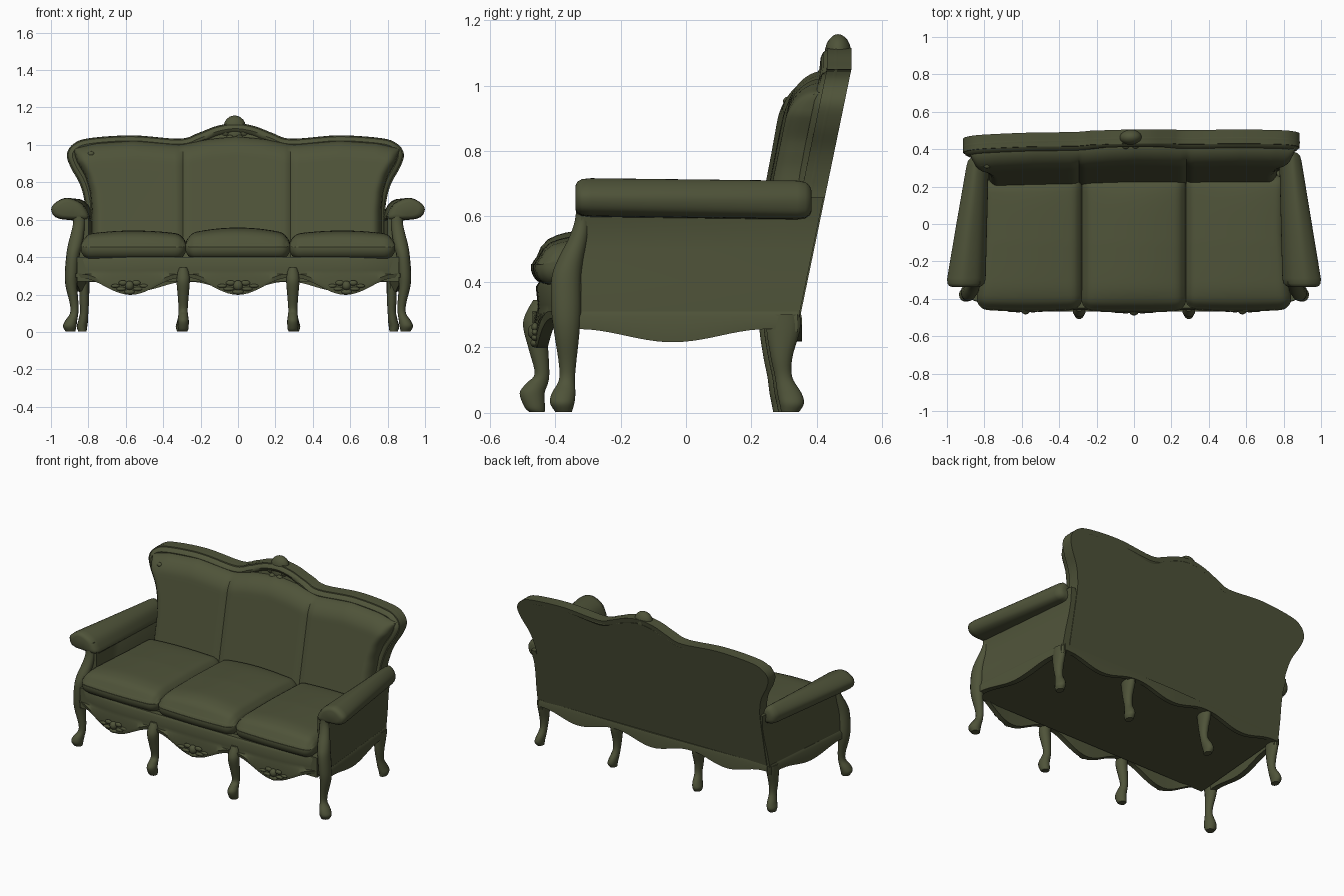
import bpy, bmesh, math
from mathutils import Vector

if "Cube" in bpy.data.objects:
    bpy.data.objects.remove(bpy.data.objects["Cube"])

olive = bpy.data.materials.new("olive upholstery")
olive.diffuse_color = (0.078, 0.087, 0.041, 1)
olive.use_nodes = True
olive.node_tree.nodes["Principled BSDF"].inputs["Base Color"].default_value = olive.diffuse_color


def finish(name, bm):
    # the whole sofa is slightly skewed: its rear left is a little further forward
    for v in bm.verts:
        v.co.y += .03 * min(v.co.x, 0) * min(max((v.co.y + .1) / .4, 0), 1)
    bmesh.ops.recalc_face_normals(bm, faces=bm.faces)
    me = bpy.data.meshes.new(name)
    bm.to_mesh(me)
    bm.free()
    me.materials.append(olive)
    ob = bpy.data.objects.new(name, me)
    bpy.context.collection.objects.link(ob)
    return ob


def loft(name, rings, mirror=False):
    """Skin closed rings of points and cap both ends, optionally mirrored in x."""
    bm = bmesh.new()
    for side in ((1, -1) if mirror else (1,)):
        vs = [[bm.verts.new((p[0] * side, p[1], p[2])) for p in r] for r in rings]
        n = len(vs[0])
        for a, b in zip(vs, vs[1:]):
            for i in range(n):
                bm.faces.new((a[i], a[(i + 1) % n], b[(i + 1) % n], b[i]))
        bm.faces.new(vs[0])
        bm.faces.new(vs[-1])
    return finish(name, bm)


def spline(pts, n=5, closed=False):
    """Catmull-Rom through tuples of any size."""
    out, m = [], len(pts)
    get = (lambda i: pts[i % m]) if closed else (lambda i: pts[max(0, min(m - 1, i))])
    for i in range(m if closed else m - 1):
        p0, p1, p2, p3 = get(i - 1), get(i), get(i + 1), get(i + 2)
        for k in range(n):
            t = k / n
            out.append(tuple(0.5 * (2 * b + (c - a) * t + (2 * a - 5 * b + 4 * c - d) * t * t
                                    + (3 * b - a - 3 * c + d) * t ** 3)
                             for a, b, c, d in zip(p0, p1, p2, p3)))
    if not closed:
        out.append(tuple(pts[-1]))
    return out


def lerp(table, x):
    for (x0, y0), (x1, y1) in zip(table, table[1:]):
        if x <= x1:
            return y0 + (y1 - y0) * max(0, x - x0) / (x1 - x0)
    return table[-1][1]


def turned(name, pts, sides=14):
    """Leg or post from (x, y, z, rx, ry) stations, mirrored in x."""
    ang = [2 * math.pi * i / sides for i in range(sides)]
    loft(name, [[(x + rx * math.cos(a), y + ry * math.sin(a), max(z, 0)) for a in ang]
                for x, y, z, rx, ry in spline(pts)], True)


def lumps(name, items):
    """Cluster of carved ellipsoids (x, y, z, rx, ry, rz)."""
    bm = bmesh.new()
    for x, y, z, rx, ry, rz in items:
        new = bmesh.ops.create_icosphere(bm, subdivisions=3, radius=1)["verts"]
        for v in new:
            v.co = Vector((x + v.co.x * rx, y + v.co.y * ry, z + v.co.z * rz))
    finish(name, bm)


# ---- back: leaning board, rounded show-frame and padded face
SHIFT = -0.014
yb = lambda z: min(0.35 + (z - 0.3) * 0.207, .506)
side = [(.80, .30), (.80, .62), (.81, .72), (.835, .80), (.88, .88), (.90, .95)]
top = [(.865, 1.005), (.78, 1.035), (.55, 1.05), (.30, 1.032), (.20, 1.062), (.10, 1.10)]
half = side + top
outline = spline(half + [(0, 1.115)] + [(-x, z) for x, z in reversed(half)], 5)
loft("back_board", [[(x + SHIFT, yb(z) - d, z) for x, z in outline] for d in (0, .075)])

rings = []
for i, (x, z) in enumerate(outline):
    a, b = outline[max(i - 1, 0)], outline[min(i + 1, len(outline) - 1)]
    t = Vector((b[0] - a[0], b[1] - a[1])).normalized()
    ring = []
    for k in range(12):
        w = 2 * math.pi * k / 12
        off = .028 + .029 * math.cos(w)
        px, pz = x - t.y * off, z + t.x * off
        ring.append((px + SHIFT, yb(pz) - .047 + .046 * math.sin(w), pz))
    rings.append(ring)
loft("back_frame", rings)

pad_top = [(0, 1.045), (.15, 1.03), (.30, 1.0), (.55, 1.022), (.75, 1.008), (.87, .98)]
ease = lambda d: math.sqrt(max(0, 1 - (1 - min(max(d, 0), 1)) ** 2))
bm = bmesh.new()
NX, NZ, Z0, SEAM = 96, 32, .40, .288
rows = []
for j in range(NZ + 1):
    t = 1 - (1 - j / NZ) ** 1.8
    w = lerp([(z, x) for x, z in side], Z0 + t * .55) - .026
    row = []
    for i in range(NX + 1):
        # columns are spread so that one lies exactly on each seam
        u = i / NX * 6 - 3
        k = min(max(abs(u) - 1, 0) / 2, 1)
        x = math.copysign(SEAM * min(abs(u), 1) + (w - SEAM) * (1 - (1 - k) ** 1.3), u)
        zt = lerp(pad_top, abs(x))
        z = Z0 + t * (zt - Z0)
        e = ease((zt - z) / .10) * ease((w - abs(x)) / .05)
        seam = .014 * max(0, 1 - abs(abs(x) - SEAM) / .022)
        row.append(bm.verts.new((x + SHIFT / 2, yb(z) - .082 - .088 * e + seam * e, z)))
    rows.append(row)
for a, b in zip(rows, rows[1:]):
    for i in range(NX):
        bm.faces.new((a[i], a[i + 1], b[i + 1], b[i]))
finish("back_padding", bm)

# carved crest with leaves, and the small scroll on the left corner
crest = [(-.018, .465, 1.095, .06, .041, .062), (-.018, .447, 1.055, .05, .03, .045)]
for s in (-1, 1):
    crest += [(-.018 + s * .05, .45, 1.068, .03, .03, .03),
              (-.018 + s * .09, .452, 1.072, .045, .028, .02),
              (-.018 + s * .025, .42, 1.035, .022, .018, .018)]
lumps("crest_carving", crest)
lumps("corner_scroll", [(-.81, .35, .945, .025, .02, .02), (-.785, .335, .952, .018, .015, .014)])


# ---- arms: rolled pad over an upholstered side, narrowing to the rear
def taper(x, y):
    k = (y + .3) / .67
    return .80 + (x - .80) * (1 - .45 * k) - .02 * k


roll = spline([(.80, .60), (.805, .645), (.84, .69), (.91, .717), (.965, .70),
               (.999, .665), (.99, .625), (.955, .605), (.90, .60)], 4, True)
stations = [(-.338, .6), (-.332, .82), (-.318, .95), (-.29, 1), (0, 1), (.34, 1),
            (.365, .93), (.378, .75), (.384, .5)]
loft("arm_roll", [[(taper(.90 + (x - .90) * s, y), y, .655 + (z - .655) * s - .012 * (y + .3))
                   for x, z in roll] for y, s in stations], True)

panel = [(.80, .29), (.80, .62), (.84, .66), (.90, .66), (.876, .58), (.876, .5), (.888, .4), (.893, .29)]
rings = []
for k in range(7):
    ring = []
    for x, z in panel:
        y = -.32 + (yb(z) + .32 - .004) * k / 6
        ring.append((taper(x, y), y, z))
    rings.append(ring)
loft("arm_side_panel", rings, True)

# ---- seat base
loft("seat_base", [[(-.86, -.41, z), (.86, -.41, z), (.80, .345, z), (-.80, .345, z)] for z in (.27, .40)])


# ---- seat cushions: rounded boxes with a domed top, sloping at the front edge
def cushion(name, x0, x1, y0, y1, z0, z1, dome, r=.058):
    bm = bmesh.new()
    bmesh.ops.create_cube(bm, size=2)
    bmesh.ops.subdivide_edges(bm, edges=bm.edges[:], cuts=27, use_grid_fill=True)
    h = Vector(((x1 - x0) / 2, (y1 - y0) / 2, (z1 - z0) / 2))
    c = Vector(((x1 + x0) / 2, (y1 + y0) / 2, (z1 + z0) / 2))
    for v in bm.verts:
        u = v.co.copy()
        q = Vector((u.x * h.x, u.y * h.y, u.z * h.z))
        core = Vector([max(-(a - r), min(a - r, b)) for a, b in zip(h, q)])
        p = core + (q - core).normalized() * r
        if p.z > 0:
            p.z += dome * (1 - u.x ** 2) * (1 - u.y ** 6) - .012 * max(0, u.y)
            p.z -= .03 * max(0, (-u.y - .6) / .4) ** 2 * min(1, p.z / .03)
        p.y -= .012 * (1 - u.x ** 2) * max(0, -u.y)
        p += c
        if abs(p.x) > .6:
            p.x -= math.copysign(.03 * (abs(p.x) - .6) / .24 * min(1, max(0, u.y + .9)), p.x)
        v.co = p
    finish(name, bm)


cushion("seat_cushion_left", -.842, -.277, -.456, .26, .388, .52, .022)
cushion("seat_cushion_middle", -.281, .279, -.462, .26, .388, .522, .036)
cushion("seat_cushion_right", .275, .842, -.456, .26, .388, .52, .022)


# ---- scalloped aprons
def scallop(x, mid, amp):
    d = abs(x) if abs(x) < .295 else abs(abs(x) - .575)
    return mid - amp * math.cos(math.pi * min(d / .275, 1))


front_y = lambda x: -.455 + .07 * (abs(x) / .88) ** 6
xs = [-.88 + 1.76 * i / 64 for i in range(65)]
rings = []
for x in xs:
    y, zb = front_y(x), scallop(x, .244, .046)
    rings.append([(x, y + .04, .40), (x, y + .006, .40), (x, y - .004, .385), (x, y + .002, .33),
                  (x, y, .31), (x, y - .014, zb + .022), (x, y - .008, zb), (x, y + .025, zb)])
loft("front_apron", rings)
rings = []
for x in xs:
    x, zb = x * .93, scallop(x, .243, .025)
    rings.append([(x, .32, .31), (x, .350, .31), (x, .354, .29), (x, .354, zb), (x, .325, zb)])
loft("back_apron", rings)
rings = []
for i in range(25):
    y = -.35 + .69 * i / 24
    x, zb = taper(.893, y), .236 - .02 * math.cos((y + .04) / .29 * math.pi)
    rings.append([(x - .03, y, .31), (x, y, .31), (x + .008, y, .295), (x + .006, y, zb), (x - .03, y, zb)])
loft("side_apron", rings, True)

# carved shells and leaves on the front apron
for n, (cx, s) in {"left": (-.58, .9), "middle": (0, 1), "right": (.58, .9)}.items():
    y = front_y(cx) - .012
    items = [(cx, y, .248, .026 * s, .022, .028 * s), (cx, y, .214, .03 * s, .014, .014)]
    for m in (-1, 1):
        items += [(cx + m * .04 * s, y, .262, .025 * s, .011, .014),
                  (cx + m * .05 * s, y, .230, .028 * s, .011, .011),
                  (cx + m * .085 * s, y, .246, .025 * s, .010, .010)]
    lumps("apron_carving_" + n, items)

# ---- arm posts running down into the front corner legs
turned("front_corner_post_and_leg", [
    (.865, -.312, .67, .045, .024), (.850, -.314, .60, .032, .024), (.856, -.326, .54, .034, .030),
    (.870, -.352, .47, .038, .040), (.882, -.366, .41, .036, .046), (.890, -.366, .31, .036, .046),
    (.890, -.364, .24, .031, .039), (.876, -.362, .15, .023, .027), (.876, -.364, .10, .022, .025),
    (.892, -.374, .06, .032, .037), (.900, -.378, .03, .036, .038), (.896, -.374, .003, .026, .026)])
# middle front cabriole legs
turned("front_middle_leg", [
    (.293, -.445, .345, .022, .022), (.293, -.458, .30, .034, .034), (.293, -.462, .26, .035, .036),
    (.293, -.450, .19, .029, .030), (.293, -.440, .12, .024, .023), (.293, -.455, .09, .026, .034),
    (.293, -.470, .06, .030, .039), (.293, -.462, .018, .028, .032), (.293, -.455, .003, .022, .024)])
# rear legs, corners and middle
for name, x, rx in (("back_corner_leg", .822, .027), ("back_middle_leg", .293, .031)):
    turned(name, [
        (x, .298, .30, rx, .052), (x, .297, .25, rx, .052), (x, .292, .17, .026, .034),
        (x, .298, .11, .022, .027), (x + .006, .316, .06, .026, .038), (x + .012, .323, .028, .028, .038),
        (x + .01, .318, .003, .022, .028)])

# ---- smooth shading with crisp edges
bpy.ops.object.select_all(action='SELECT')
bpy.context.view_layer.objects.active = bpy.data.objects["back_board"]
bpy.ops.object.shade_smooth_by_angle(angle=math.radians(40))
